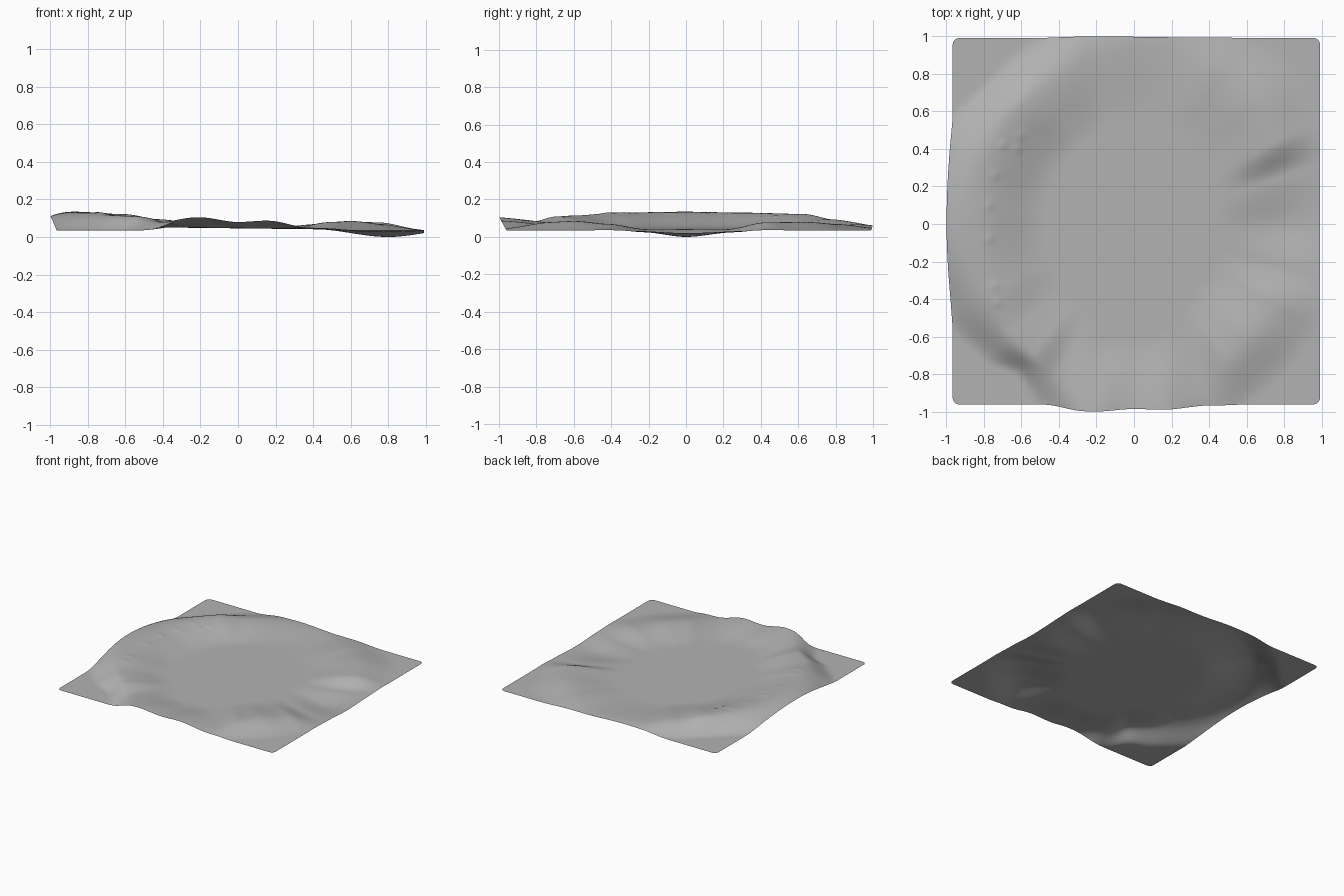
import bpy, bmesh, math
from mathutils import Vector

cube = bpy.data.objects.get("Cube")
if cube:
    bpy.data.objects.remove(cube, do_unlink=True)

SOIL = 0.04      # level of the corners
X0, X1, Y0, Y1 = -0.965, 0.99, -0.96, 0.99
CORNER = 0.035

# Rim around the basin: angle, radius, height, outer slope width
RIM = [
    (0, .80, .005, .34), (18, .84, .03, .32), (30, .86, .083, .28),
    (45, .90, .085, .30), (60, .90, .075, .28), (78, .93, .056, .28),
    (100, .93, .072, .28), (120, .88, .10, .24), (135, .88, .128, .22),
    (160, .87, .135, .30), (180, .85, .14, .36), (205, .85, .135, .30),
    (222, .88, .12, .20), (232, .88, .115, .14), (243, .90, .085, .20),
    (258, 1.0, .11, .30), (270, .98, .085, .30), (279, .98, .092, .30),
    (293, .95, .055, .25), (305, .87, .085, .26), (315, .85, .09, .28),
    (330, .85, .075, .28), (344, .82, .03, .32), (360, .80, .005, .34),
]


def smooth(t):
    t = max(0.0, min(1.0, t))
    return t * t * (3 - 2 * t)


def rim_at(angle):
    for a, b in zip(RIM, RIM[1:]):
        if a[0] <= angle <= b[0]:
            t = smooth((angle - a[0]) / (b[0] - a[0]))
            return [p + (q - p) * t for p, q in zip(a[1:], b[1:])]
    return RIM[0][1:]


def height(x, y):
    r = math.hypot(x, y)
    radius, top, width = rim_at(math.degrees(math.atan2(y, x)) % 360)
    floor = 0.051 - 0.012 * x
    if r < radius:
        z = floor + (top - floor) * smooth(1 - (radius - r) / 0.38)
    else:
        z = SOIL + (top - SOIL) * smooth(1 - (r - radius) / width)
    # small pebbly bumps along the raised side
    for bx, by in PEBBLES:
        d2 = (x - bx) ** 2 + (y - by) ** 2
        z += 0.006 * math.exp(-d2 / 0.0004)
    return z


PEBBLES = [(-.73, -.42), (-.74, -.33), (-.77, -.08), (-.77, .1),
           (-.74, .26), (-.7, .42), (-.62, .4), (-.6, .47)]


def round_corner(x, y):
    cx = max(X0 + CORNER, min(X1 - CORNER, x))
    cy = max(Y0 + CORNER, min(Y1 - CORNER, y))
    v = Vector((x - cx, y - cy))
    if v.x and v.y and v.length > CORNER:
        v = v.normalized() * CORNER
    return cx + v.x, cy + v.y


# Ground sheet
bm = bmesh.new()
bmesh.ops.create_grid(bm, x_segments=130, y_segments=130, size=1)
for v in bm.verts:
    x = X0 + (v.co.x + 1) / 2 * (X1 - X0)
    y = Y0 + (v.co.y + 1) / 2 * (Y1 - Y0)
    x, y = round_corner(x, y)
    z = height(x, y)
    lift = z - SOIL
    # raised borders lean outwards
    px = x - 0.43 * lift * smooth((-x - 0.75) / 0.2)
    py = y - 0.55 * lift * smooth((-y - 0.75) / 0.2) \
        + 0.3 * lift * smooth((y - 0.75) / 0.2)
    v.co = (px, py, z)
bmesh.ops.smooth_vert(bm, verts=[v for v in bm.verts if not v.is_boundary],
                      factor=0.5, use_axis_z=True)
low = min(v.co.z for v in bm.verts)
bmesh.ops.translate(bm, verts=bm.verts, vec=(0, 0, -low))

mesh = bpy.data.meshes.new("ground_sheet")
bm.to_mesh(mesh)
bm.free()
mesh.shade_smooth()
ground = bpy.data.objects.new("ground_sheet", mesh)
bpy.context.collection.objects.link(ground)

# Plain grey
grey = bpy.data.materials.new("plain_grey")
grey.use_nodes = True
colour = (0.45, 0.45, 0.45, 1)
grey.diffuse_color = colour
grey.node_tree.nodes["Principled BSDF"].inputs["Base Color"].default_value = colour
mesh.materials.append(grey)
